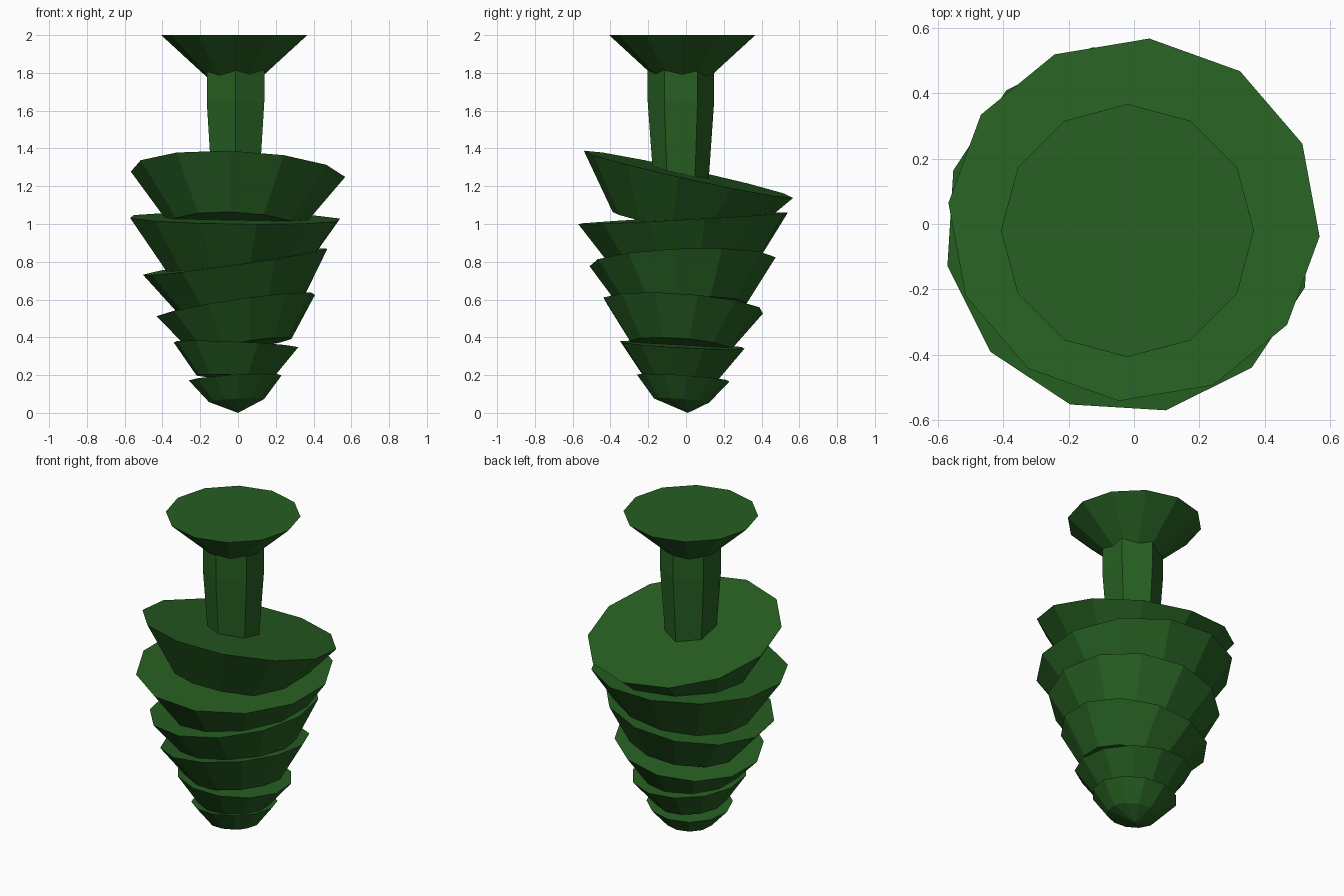
import bpy, bmesh
from math import sin, cos, radians, tau
from mathutils import Vector

if "Cube" in bpy.data.objects:
    bpy.data.objects.remove(bpy.data.objects["Cube"])

green = bpy.data.materials.new("dark_green")
green.diffuse_color = (0.02, 0.115, 0.016, 1)
green.use_nodes = True
green.node_tree.nodes["Principled BSDF"].inputs["Base Color"].default_value = green.diffuse_color


def loft(name, sides, rings, start=0.0, slope=(0, 0), tip=None):
    """Flat-faced stack of rings (centre, radius), tilted by slope, with capped ends."""
    normal = Vector((-slope[0], -slope[1], 1)).normalized()
    rot = Vector((0, 0, 1)).rotation_difference(normal)
    bm = bmesh.new()
    loops = []
    for centre, r in rings:
        loops.append([bm.verts.new(Vector(centre) + rot @ Vector(
            (r * cos(radians(start) + tau * i / sides),
             r * sin(radians(start) + tau * i / sides), 0)))
            for i in range(sides)])
    for a, b in zip(loops, loops[1:]):
        for i in range(sides):
            j = (i + 1) % sides
            bm.faces.new((a[i], a[j], b[j], b[i]))
    bm.faces.new(loops[-1])
    if tip:
        point = bm.verts.new(tip)
        for i in range(sides):
            bm.faces.new((loops[0][(i + 1) % sides], loops[0][i], point))
    else:
        bm.faces.new(loops[0][::-1])
    bmesh.ops.recalc_face_normals(bm, faces=bm.faces)
    mesh = bpy.data.meshes.new(name)
    bm.to_mesh(mesh)
    bm.free()
    mesh.materials.append(green)
    obj = bpy.data.objects.new(name, mesh)
    bpy.context.collection.objects.link(obj)


# Foliage tiers: rim centre, rim radius, lower radius, height, slope x/y, turn
tiers = [
    ((-0.015, -0.015, 0.185), 0.247, 0.147, 0.12, (0.06, -0.07), 5),
    ((-0.01, -0.02, 0.36), 0.335, 0.205, 0.17, (-0.045, -0.053), 20),
    ((-0.012, -0.015, 0.568), 0.43, 0.27, 0.215, (0.148, -0.076), 10),
    ((-0.015, -0.018, 0.80), 0.495, 0.335, 0.235, (0.144, 0.036), -5),
    ((-0.015, -0.015, 1.03), 0.567, 0.365, 0.285, (-0.0135, 0.054), 11.5),
    ((0.0, 0.013, 1.263), 0.57, 0.35, 0.283, (-0.045, -0.222), -5),
]
for n, (rim, r_rim, r_low, height, slope, turn) in enumerate(tiers):
    axis = Vector((-slope[0], -slope[1], 1)).normalized()
    low = Vector(rim) - axis * height
    # The lowest tier closes in a point that touches the ground
    loft(f"foliage_tier_{n + 1}", 12, [(low, r_low), (rim, r_rim)], turn, slope,
         tip=(0, 0.01, 0) if n == 0 else None)

# Six-sided trunk
loft("trunk", 6, [((-0.013, -0.026, 1.10), 0.137), ((-0.013, -0.027, 1.65), 0.176),
                  ((-0.013, -0.027, 1.99), 0.176)], 30)

# Flared foot of the trunk, at the top
loft("trunk_flare", 12, [((-0.02, -0.02, 1.755), 0.12), ((-0.02, -0.02, 2.0), 0.387)])
